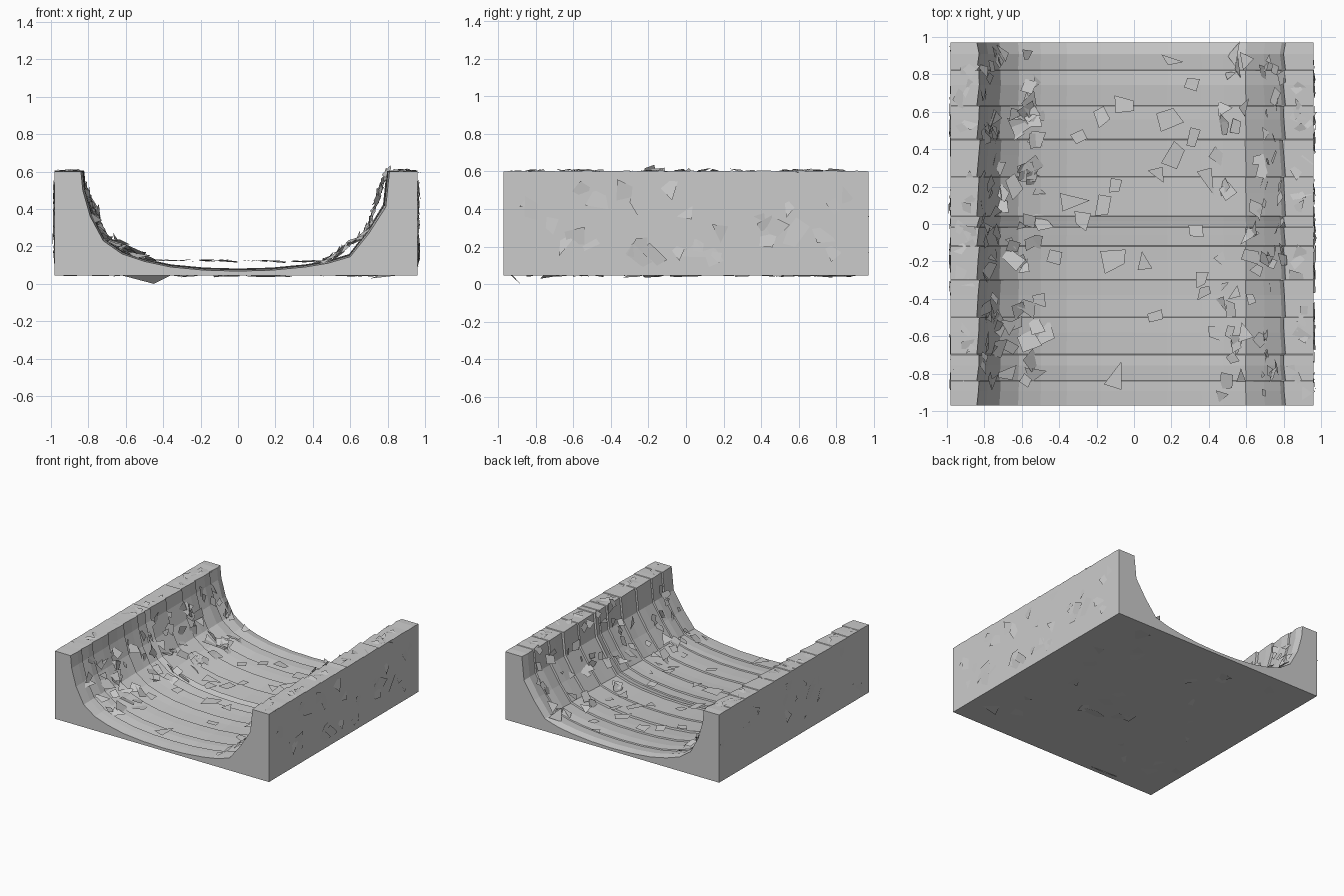
import bpy, bmesh, math, random
from mathutils import Vector

if "Cube" in bpy.data.objects:
    bpy.data.objects.remove(bpy.data.objects["Cube"])

random.seed(7)

# Channel cross-section, left rim to right rim (x, z)
INNER = [(-0.84, 0.60), (-0.83, 0.50), (-0.79, 0.36), (-0.72, 0.23), (-0.62, 0.16),
         (-0.50, 0.12), (-0.36, 0.09), (-0.18, 0.073), (0.0, 0.068), (0.18, 0.073),
         (0.36, 0.09), (0.48, 0.11), (0.60, 0.145), (0.70, 0.27), (0.79, 0.41), (0.81, 0.60)]
LEFT, RIGHT, BASE, TOP = -0.98, 0.96, 0.045, 0.60
ROWS = [-0.97, -0.84, -0.70, -0.50, -0.30, -0.12, -0.02, 0.04, 0.25, 0.45, 0.63, 0.82, 0.97]


def make_object(name, bm):
    mesh = bpy.data.meshes.new(name)
    bm.to_mesh(mesh)
    bm.free()
    obj = bpy.data.objects.new(name, mesh)
    bpy.context.collection.objects.link(obj)
    return obj


def ring(bm, y, lift):
    # One closed section; lift raises the worn channel and rims slightly
    pts = [(LEFT, BASE), (LEFT, TOP + lift * 0.3)]
    for x, z in INNER:
        inward = -lift * (x / 0.84) ** 3
        pts.append((x + inward, z + lift * (0.3 if z == TOP else 0.8)))
    pts += [(RIGHT, TOP + lift * 0.3), (RIGHT, BASE)]
    return [bm.verts.new((x, y, z)) for x, z in pts]


# Trough body with overlapping rows
bm = bmesh.new()
rings = []
for i, (a, b) in enumerate(zip(ROWS, ROWS[1:])):
    rings.append(ring(bm, a + (0.004 if i else 0), 0.0))
    rings.append(ring(bm, a + (b - a) * 0.6, random.uniform(0.006, 0.013)))
    rings.append(ring(bm, b, random.uniform(0.010, 0.018) if b < 0.97 else 0.0))
for r, s in zip(rings, rings[1:]):
    for i in range(len(r)):
        j = (i + 1) % len(r)
        bm.faces.new((r[i], r[j], s[j], s[i]))
bm.faces.new(rings[0])
bm.faces.new(rings[-1])
bmesh.ops.recalc_face_normals(bm, faces=bm.faces)
make_object("trough_body", bm)


def chip(bm, centre, u, size, tilt):
    # Irregular flat flake lying along u and y, tipped off the surface
    v = Vector((0, 1, 0))
    n = u.cross(v)
    if n.length < 0.1:
        return
    n.normalize()
    ta, tb = random.uniform(-tilt, tilt), random.uniform(-tilt, tilt)
    a0 = random.uniform(0, math.tau)
    verts = []
    for k in range(random.choice((3, 4, 4))):
        ang = a0 + k * 1.65 + random.uniform(-0.35, 0.35)
        r = size * random.uniform(0.6, 1.1)
        du, dv = r * math.cos(ang), r * math.sin(ang)
        p = centre + u * du + v * dv + n * (du * ta + dv * tb)
        p.x = max(-1.0, min(0.99, p.x))
        p.y = max(-0.975, min(0.975, p.y))
        p.z = max(0.0, min(0.635, p.z))
        verts.append(bm.verts.new(p))
    bm.faces.new(verts)


def scatter(name, start, end, count, size, tilt, offset=0.0):
    # Spread flakes over the strip between two section points
    bm = bmesh.new()
    p, q = Vector((start[0], 0, start[1])), Vector((end[0], 0, end[1]))
    u = (q - p).normalized()
    n = Vector((-u.z, 0, u.x))
    for _ in range(count):
        c = p.lerp(q, random.random()) + n * offset
        c.y = random.uniform(-0.93, 0.93)
        chip(bm, c, u, size * random.uniform(0.6, 1.2), tilt)
    make_object(name, bm)


# Broken flakes on the banks, floor, rims, outer walls and underside
scatter("left_bank_upper_flakes", INNER[1], INNER[3], 50, 0.06, 0.45, 0.015)
scatter("left_bank_lower_flakes", INNER[3], INNER[5], 50, 0.07, 0.45, 0.018)
scatter("right_bank_lower_flakes", INNER[11], INNER[13], 36, 0.06, 0.35, 0.015)
scatter("right_bank_upper_flakes", INNER[13], INNER[15], 36, 0.05, 0.4, 0.015)
scatter("floor_flakes", INNER[5], INNER[11], 26, 0.08, 0.12, 0.008)
scatter("left_rim_flakes", (-0.94, TOP), (-0.87, TOP), 26, 0.05, 0.22, 0.004)
scatter("right_rim_flakes", (0.84, TOP), (0.93, TOP), 26, 0.05, 0.28, 0.004)
scatter("left_wall_flakes", (LEFT, 0.12), (LEFT, 0.54), 26, 0.08, 0.12, 0.002)
scatter("right_wall_flakes", (RIGHT, 0.54), (RIGHT, 0.12), 34, 0.08, 0.15, 0.003)
scatter("underside_flakes", (0.9, BASE), (-0.9, BASE), 30, 0.09, 0.12, 0.001)

# Lowest splinter under the base
bm = bmesh.new()
bm.faces.new([bm.verts.new(p) for p in
              ((-0.62, -0.92, BASE), (-0.45, -0.88, 0.0), (-0.36, -0.93, BASE))])
make_object("base_splinter", bm)
